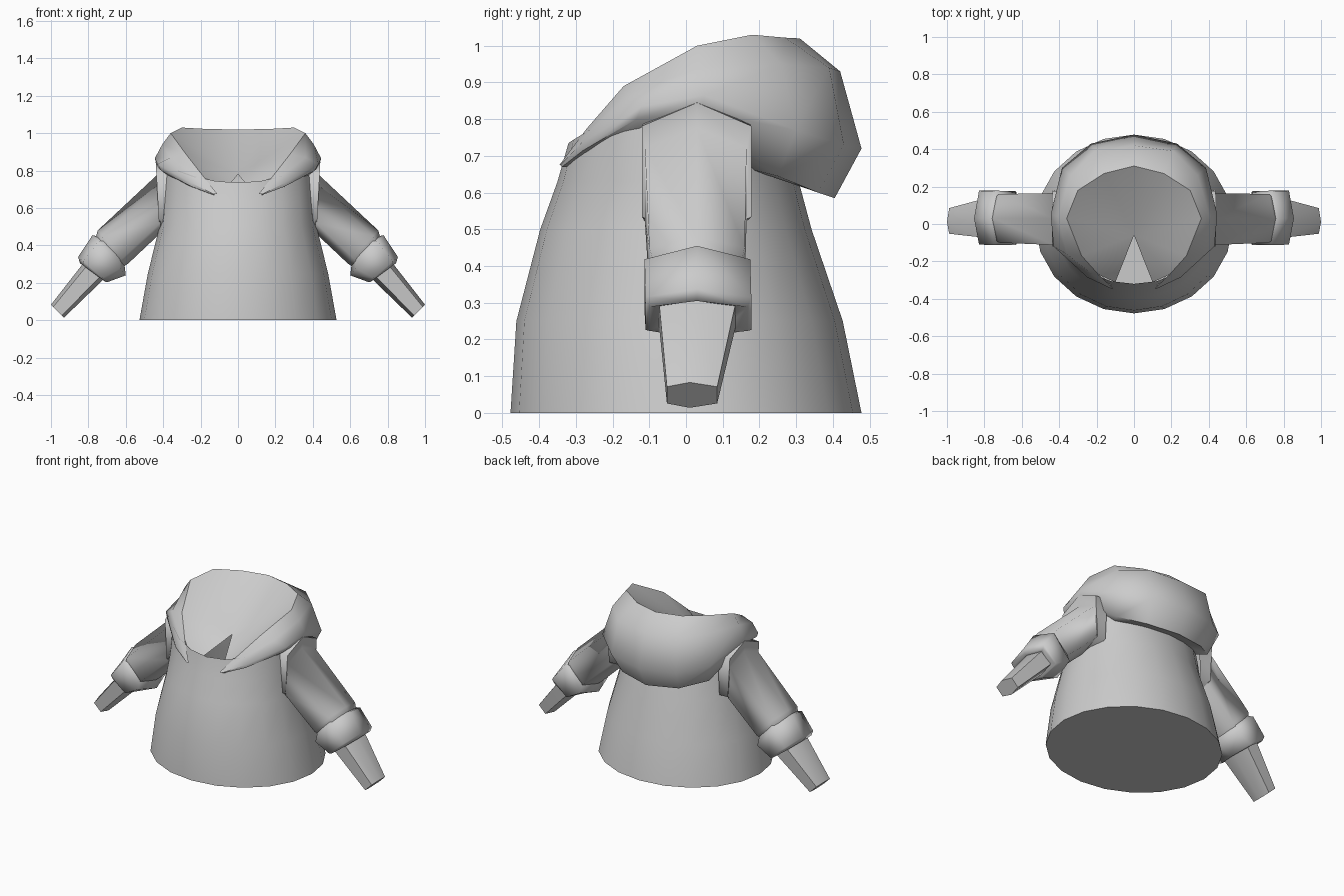
import bpy, bmesh, math

if "Cube" in bpy.data.objects:
    bpy.data.objects.remove(bpy.data.objects["Cube"])

grey = bpy.data.materials.new("cloth_grey")
grey.diffuse_color = (0.6, 0.6, 0.6, 1)
grey.use_nodes = True
grey.node_tree.nodes["Principled BSDF"].inputs["Base Color"].default_value = grey.diffuse_color


def finish(name, bm, angle=40):
    """Turn a bmesh into a named, smooth-by-angle object."""
    me = bpy.data.meshes.new(name)
    bm.to_mesh(me)
    bm.free()
    me.materials.append(grey)
    ob = bpy.data.objects.new(name, me)
    bpy.context.collection.objects.link(ob)
    bpy.ops.object.select_all(action='DESELECT')
    ob.select_set(True)
    bpy.context.view_layer.objects.active = ob
    bpy.ops.object.shade_smooth_by_angle(angle=math.radians(angle))
    return ob


def loft(name, rings, closed=True, cap_start=False, cap_end=False, flip=False, angle=40):
    """Skin a list of equally long point rings."""
    bm = bmesh.new()
    vs = [[bm.verts.new(p) for p in r] for r in rings]
    n = len(rings[0])
    for a, b in zip(vs, vs[1:]):
        for i in range(n if closed else n - 1):
            j = (i + 1) % n
            bm.faces.new((a[i], a[j], b[j], b[i]))
    if cap_start:
        bm.faces.new(vs[0][::-1])
    if cap_end:
        bm.faces.new(vs[-1])
    if flip:
        bmesh.ops.reverse_faces(bm, faces=bm.faces[:])
    return finish(name, bm, angle)


# Body: tapering tube with a closed base and raised shoulders (z, half width, front y, back y)
SIDES = 20
body = []
for z, rx, yf, yb in [(0, .527, -.478, .478), (.25, .482, -.462, .427), (.5, .42, -.397, .342),
                      (.63, .41, -.35, .307), (.735, .395, -.32, .26)]:
    ring = []
    for i in range(SIDES):
        t = 2 * math.pi * i / SIDES
        lift = .10 * math.sin(t) ** 2 if z > .7 else 0   # neck edge rises at the sides
        ring.append((rx * math.sin(t), (yf + yb) / 2 - (yb - yf) / 2 * math.cos(t), z + lift))
    body.append(ring)
loft("body", body, cap_start=True)

# Hood: stations from centre back to lapel tip; each runs rim, bulge, lower edge, tuck
half = [
    [(0, .31, 1.02), (0, .42, .93), (0, .478, .72), (0, .405, .585), (0, .29, .635)],
    [(.16, .27, 1.022), (.21, .39, .94), (.23, .43, .73), (.20, .36, .60), (.16, .25, .645)],
    [(.30, .18, 1.03), (.34, .26, .95), (.385, .30, .77), (.34, .25, .645), (.29, .17, .665)],
    [(.36, .03, 1.0), (.405, .04, .94), (.445, .05, .865), (.43, .04, .82), (.36, .03, .78)],
    [(.28, -.17, .89), (.36, -.16, .87), (.43, -.12, .835), (.41, -.135, .80), (.34, -.12, .75)],
    [(.19, -.27, .775), (.215, -.275, .76), (.25, -.285, .735), (.25, -.28, .715), (.22, -.24, .70)],
    [(.11, -.345, .675), (.12, -.345, .675), (.13, -.342, .675), (.13, -.338, .67), (.12, -.32, .67)],
]
stations = [[(-x, y, z) for x, y, z in s] for s in half[:0:-1]] + half
loft("hood", stations, closed=False, flip=True, angle=50)

# Hood lining: shallow bowl fanned from the rim, with a triangular gap at the throat
bm = bmesh.new()
rim = [s[0] for s in half[:6]] + [(.10, -.312, .66)]
edge = [bm.verts.new((-x, y, z)) for x, y, z in rim[:0:-1]] + [bm.verts.new(p) for p in rim]
middle = bm.verts.new((0, -.06, .78))
for a, b in zip(edge, edge[1:]):
    bm.faces.new((b, a, middle))
finish("hood_lining", bm, 80)


def hexagon(top, bottom, y0, y1, side):
    """Six-sided sleeve section between a top and a bottom ridge point."""
    ym = .03 if y1 > .1 else .01
    at = lambda f, y: (side * (bottom[0] + f * (top[0] - bottom[0])), y,
                       bottom[1] + f * (top[1] - bottom[1]))
    return [at(1, ym), at(.83, y1), at(.17, y1), at(0, ym), at(.17, y0), at(.83, y0)]


# Arms: shoulder band with sleeve, cuff, and tapering lower arm
parts = {
    "sleeve": [((.34, .86), (.36, .46), -.115, .17), ((.44, .845), (.42, .47), -.12, .178),
               ((.435, .775), (.41, .47), -.112, .165), ((.75, .48), (.585, .305), -.10, .16),
               ((.76, .445), (.62, .28), -.09, .15)],
    "cuff": [((.735, .445), (.61, .32), -.09, .15), ((.778, .455), (.60, .24), -.113, .175),
             ((.855, .338), (.70, .203), -.11, .178), ((.845, .305), (.712, .207), -.10, .168),
             ((.815, .305), (.728, .23), -.06, .12)],
    "lower_arm": [((.79, .335), (.70, .24), -.075, .138), ((.82, .314), (.72, .217), -.073, .135),
                  ((1.0, .083), (.93, .014), -.052, .085)],
}
for side, label in ((1, "right"), (-1, "left")):
    for name, rows in parts.items():
        loft(f"{label}_{name}", [hexagon(*r, side) for r in rows],
             cap_end=name == "lower_arm", flip=side < 0, angle=75)
